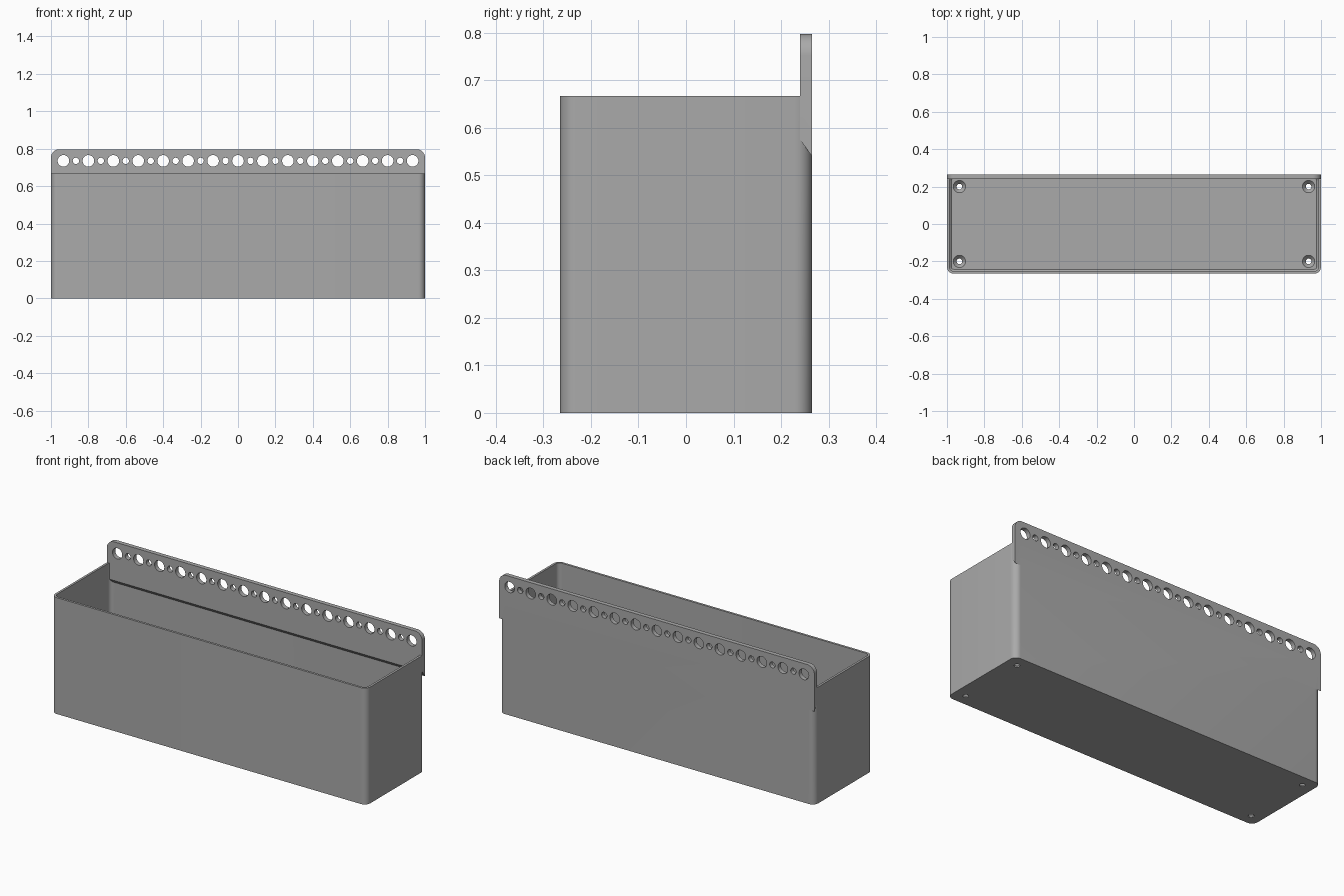
import bpy, bmesh
from math import cos, sin, pi
from mathutils import Vector

cube = bpy.data.objects.get("Cube")
if cube:
    bpy.data.objects.remove(cube, do_unlink=True)

HALF_X, HALF_Y, HEIGHT = 1.0, 0.265, 0.667
WALL, FLOOR, CORNER = 0.013, 0.027, 0.036
RAIL_FRONT, RAIL_TOP, PITCH = 0.24, 0.797, 2 / 15

grey = bpy.data.materials.new("plain grey")
grey.use_nodes = True
colour = (0.4, 0.4, 0.4, 1)
grey.diffuse_color = colour
grey.node_tree.nodes["Principled BSDF"].inputs["Base Color"].default_value = colour


def arc(cx, cy, r, start, end, steps):
    angles = [start + (end - start) * i / steps for i in range(steps + 1)]
    return [(cx + r * cos(a), cy + r * sin(a)) for a in angles]


def rounded_rect(inset, z):
    """Horizontal rounded outline of the box, pulled in by inset."""
    r = CORNER - inset
    x, y = HALF_X - CORNER, HALF_Y - CORNER
    pts = []
    for i, (sx, sy) in enumerate([(1, 1), (-1, 1), (-1, -1), (1, -1)]):
        pts += arc(sx * x, sy * y, r, i * pi / 2, (i + 1) * pi / 2, 10)
    return [Vector((px, py, z)) for px, py in pts]


def loft(bm, rings):
    """Closed solid through rings of equal point count."""
    loops = [[bm.verts.new(p) for p in ring] for ring in rings]
    n = len(loops[0])
    bm.faces.new(loops[0][::-1])
    bm.faces.new(loops[-1])
    for a, b in zip(loops, loops[1:]):
        for i in range(n):
            j = (i + 1) % n
            bm.faces.new((a[i], a[j], b[j], b[i]))


def solid(name, parts):
    bm = bmesh.new()
    for rings in parts:
        loft(bm, rings)
    bmesh.ops.recalc_face_normals(bm, faces=bm.faces)
    mesh = bpy.data.meshes.new(name)
    bm.to_mesh(mesh)
    bm.free()
    mesh.materials.append(grey)
    ob = bpy.data.objects.new(name, mesh)
    bpy.context.collection.objects.link(ob)
    return ob


def combine(target, tool, operation):
    """Apply a boolean and discard the tool."""
    mod = target.modifiers.new(operation, 'BOOLEAN')
    mod.operation, mod.solver, mod.object = operation, 'EXACT', tool
    bpy.ops.object.select_all(action='DESELECT')
    bpy.context.view_layer.objects.active = target
    target.select_set(True)
    bpy.ops.object.modifier_apply(modifier=mod.name)
    bpy.data.objects.remove(tool, do_unlink=True)


def rail_outline(y, bottom):
    """Rail face with rounded top corners."""
    r = 0.045
    pts = [(HALF_X, bottom)]
    pts += arc(HALF_X - r, RAIL_TOP - r, r, 0, pi / 2, 10)
    pts += arc(r - HALF_X, RAIL_TOP - r, r, pi / 2, pi, 10)
    pts.append((-HALF_X, bottom))
    return [Vector((x, y, z)) for x, z in pts]


def ring_z(x, y, z, r):
    return [Vector((px, py, z)) for px, py in arc(x, y, r, 0, 2 * pi, 32)[:-1]]


def ring_y(x, y, z, r):
    return [Vector((px, y, pz)) for px, pz in arc(x, z, r, 0, 2 * pi, 32)[:-1]]


# Open box with a small chamfer around the inside of the floor
box = solid("storage_box", [[rounded_rect(0, 0), rounded_rect(0, HEIGHT)]])
cavity = solid("cavity", [[rounded_rect(WALL + 0.01, FLOOR),
                           rounded_rect(WALL, FLOOR + 0.01),
                           rounded_rect(WALL, HEIGHT + 0.1)]])
combine(box, cavity, 'DIFFERENCE')

# Hanging rail with a sloped underside
rail = solid("hanging_rail", [[rail_outline(RAIL_FRONT, 0.575),
                               rail_outline(HALF_Y, 0.54)]])
combine(box, rail, 'UNION')

# Alternating large and small holes along the rail
holes = []
for i in range(29):
    x = (i - 14) * PITCH / 2
    r = 0.031 if i % 2 == 0 else 0.017
    holes.append([ring_y(x, y, 0.735, r) for y in (0.2, 0.3)])
combine(box, solid("rail_holes", holes), 'DIFFERENCE')

# Countersunk screw holes in the floor corners
screws = []
for x in (-7 * PITCH, 7 * PITCH):
    for y in (-1.5 * PITCH, 1.5 * PITCH):
        profile = [(-0.02, 0.015), (0.007, 0.015), (FLOOR, 0.033), (FLOOR + 0.02, 0.033)]
        screws.append([ring_z(x, y, z, r) for z, r in profile])
combine(box, solid("screw_holes", screws), 'DIFFERENCE')

bpy.ops.object.shade_smooth_by_angle(angle=pi / 6)
